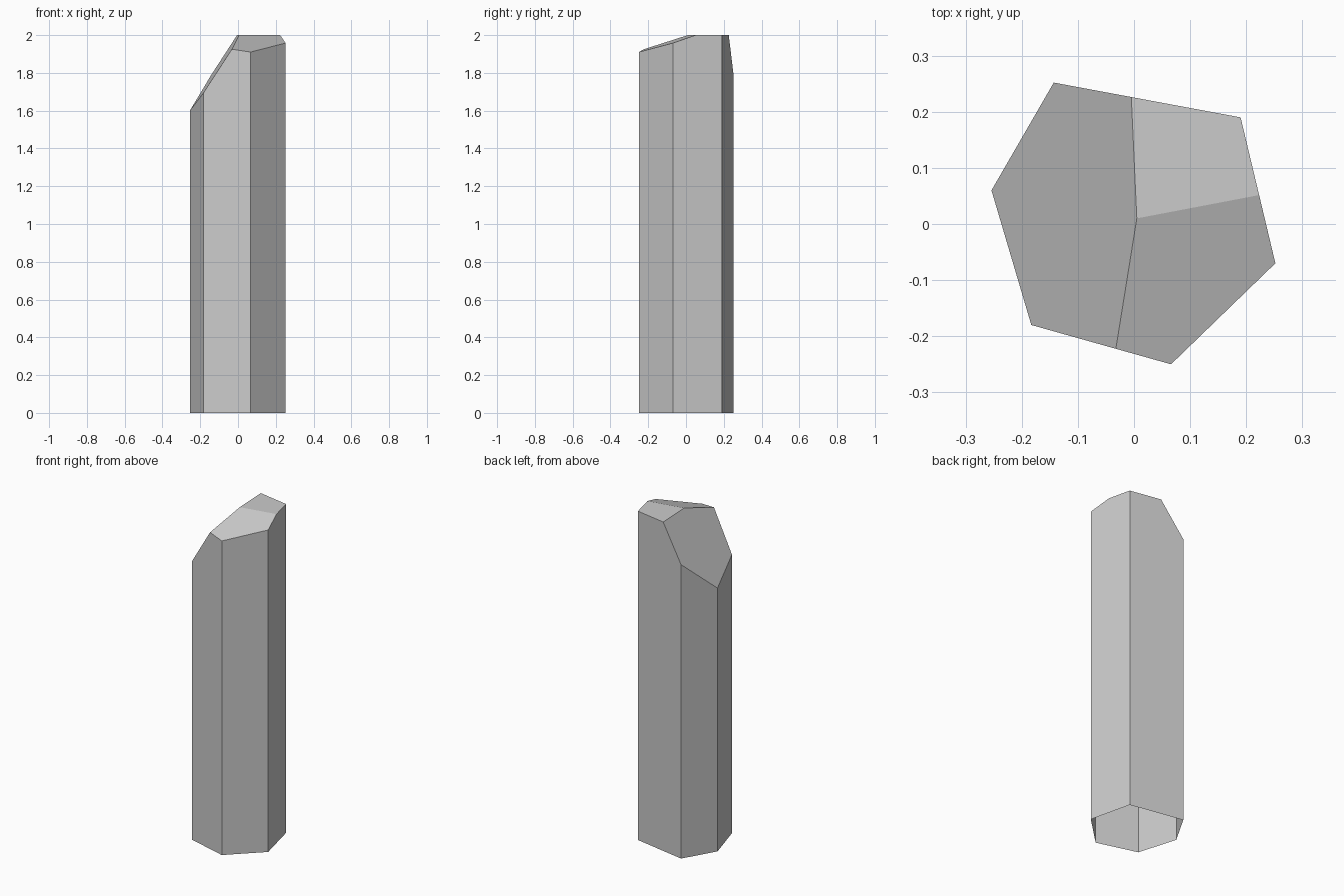
import bpy, bmesh
from mathutils import Vector

if "Cube" in bpy.data.objects:
    bpy.data.objects.remove(bpy.data.objects["Cube"])

HEIGHT = 2.0
OUTLINE = [(-0.143, 0.252), (-0.254, 0.06), (-0.183, -0.18),
           (0.066, -0.25), (0.252, -0.07), (0.19, 0.19)]


def chop(bm, point, normal):
    """Slice off everything on the normal side and cap the cut."""
    geom = bm.verts[:] + bm.edges[:] + bm.faces[:]
    cut = bmesh.ops.bisect_plane(bm, geom=geom, dist=1e-5, plane_co=point,
                                 plane_no=Vector(normal).normalized(), clear_outer=True)
    edges = [e for e in cut["geom_cut"] if isinstance(e, bmesh.types.BMEdge)]
    bmesh.ops.holes_fill(bm, edges=edges, sides=0)


# Irregular six-sided column
bm = bmesh.new()
base = bm.faces.new([bm.verts.new((x, y, 0)) for x, y in OUTLINE])
ext = bmesh.ops.extrude_face_region(bm, geom=[base], use_keep_orig=True)
bmesh.ops.translate(bm, vec=(0, 0, HEIGHT),
                    verts=[g for g in ext["geom"] if isinstance(g, bmesh.types.BMVert)])
bmesh.ops.recalc_face_normals(bm, faces=bm.faces[:])

# Steep left facet and shallow front facet, both starting at the flat tip
tip = (0.005, 0.01, HEIGHT)
chop(bm, tip, (-1.554, -0.071, 1))
chop(bm, tip, (0.063, -0.331, 1))
bmesh.ops.recalc_face_normals(bm, faces=bm.faces[:])

# Open underside
under = [f for f in bm.faces if all(v.co.z < 0.001 for v in f.verts)]
bmesh.ops.delete(bm, geom=under, context='FACES_ONLY')

mesh = bpy.data.meshes.new("crystal_column")
bm.to_mesh(mesh)
bm.free()
bpy.context.collection.objects.link(bpy.data.objects.new("crystal_column", mesh))
